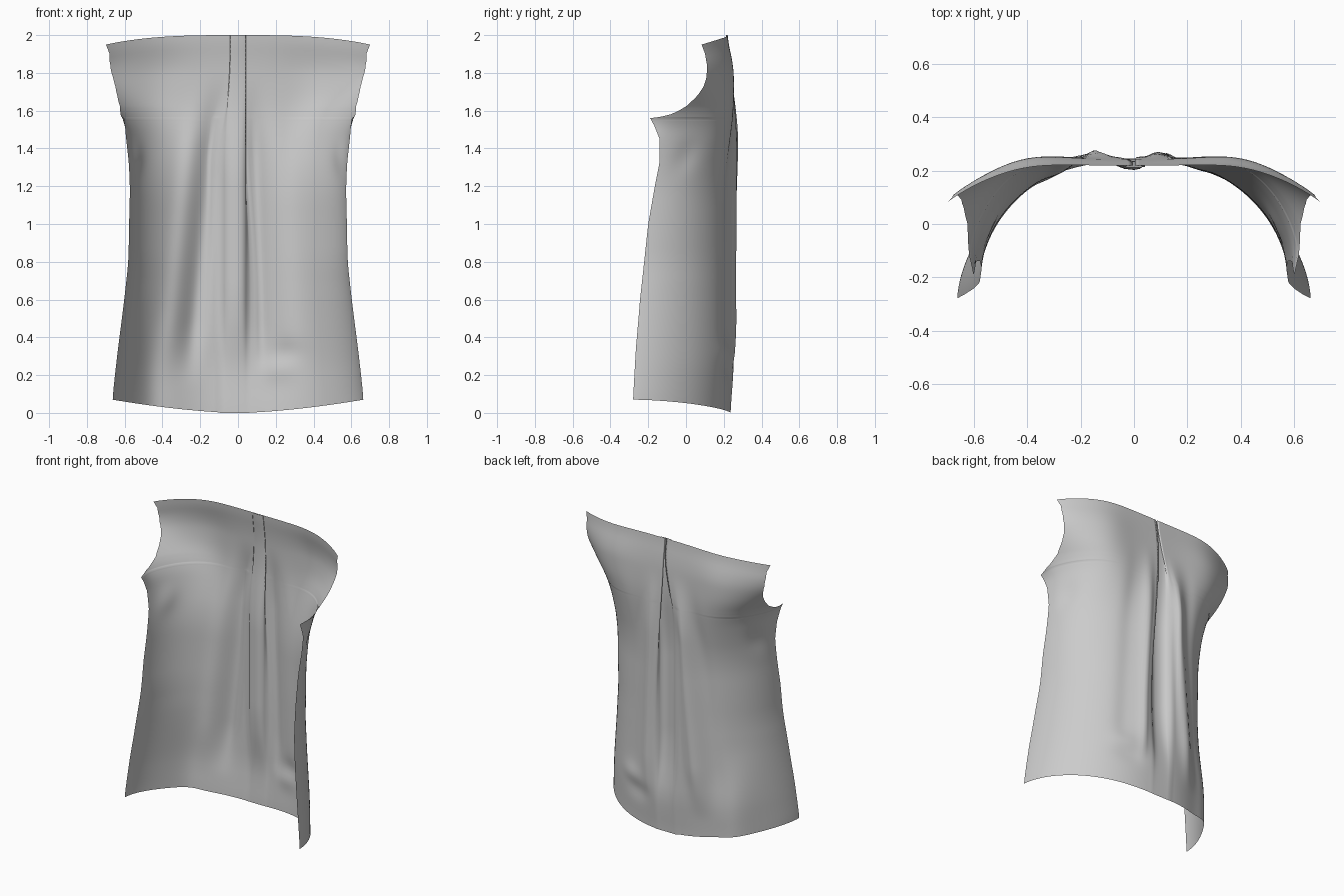
import bpy, bmesh
from math import sin, asin, exp

if "Cube" in bpy.data.objects:
    bpy.data.objects.remove(bpy.data.objects["Cube"])


def table(keys, z):
    for (a, p), (b, q) in zip(keys, keys[1:]):
        if z <= b:
            return p + (q - p) * max(0, (z - a) / (b - a))
    return keys[-1][1]


def soft(keys, z, r=0.06):
    return sum(table(keys, z + r * k / 3) for k in range(-3, 4)) / 7


def step(a, b, z):
    t = min(1, max(0, (z - a) / (b - a)))
    return t * t * (3 - 2 * t)


def bump(x, c, w):
    return exp(-((x - c) / w) ** 2)


# height -> depth of the cut edge (side seam, armhole, shoulder)
EDGE_Y = [(0, -.28), (.3, -.265), (.6, -.243), (1, -.2), (1.2, -.165), (1.33, -.14),
          (1.45, -.142), (1.52, -.17), (1.56, -.192), (1.567, -.14), (1.58, -.085),
          (1.6, -.04), (1.625, 0), (1.68, .055), (1.74, .09), (1.8, .107),
          (1.88, .11), (1.95, .1), (2, .082)]
# height -> full section before the armhole is cut: width, end, back, roundness
FULL_X = [(0, .665), (.3, .635), (.8, .58), (1.2, .573), (1.35, .584), (1.47, .6), (1.56, .622),
          (1.62, .655), (1.7, .705), (1.85, .745), (1.95, .72), (2, .70)]
FULL_Y = [(0, -.285), (1, -.21), (1.3, -.195), (1.56, -.205), (1.62, -.14), (1.7, -.05),
          (1.85, .05), (2, .08)]
BACK_Y = [(0, .235), (.25, .255), (1.6, .252), (1.85, .24), (2, .217)]
POW_N = [(0, 2.3), (1.2, 2.1), (1.4, 2.7), (1.6, 4), (1.85, 3.8), (2, 3.5)]
POW_M = [(0, 1.7), (1.2, 2), (1.5, 1.9), (1.75, 1.3), (2, 1)]

COLS = 50
rows = sorted([i * 2 / 84 for i in range(85)] +
              [1.545, 1.56, 1.563, 1.567, 1.573, 1.58, 1.59, 1.61, 1.625])


def folds(x, z):
    """Soft vertical drape folds, shoulder fullness and hem wrinkles."""
    mid = step(.1, .5, z) * (1 - step(1.35, 1.8, z))
    lean = (1.5 - z) * .1
    d = mid * (.03 * bump(x, -.13 - lean, .055) + .02 * bump(x, .09 + lean * .3, .04)
               - .012 * bump(x, -.24 - lean, .05) - .012 * bump(x, .2 + lean * .5, .06))
    d += .01 * bump(z, .31, .06) * bump(x, .26, .08) - .01 * bump(z, .22, .06) * bump(x, .2, .1)
    d += .035 * bump(x, -.47, .09) * (1 - step(.1, .7, z))
    d += .022 * bump(abs(x), .4, .17) * step(1.2, 1.8, z) * (1 - .5 * step(1.8, 2, z))
    return d


def half_row(z0, s):
    """One horizontal strip: pleat underlay, folded edge, then the wrap to the side."""
    xv, ye, yb = soft(FULL_X, z0), table(EDGE_Y, z0), soft(BACK_Y, z0)
    n, m, yv = soft(POW_N, z0, .1), soft(POW_M, z0, .1), min(ye, soft(FULL_Y, z0, .07))
    fe = (1 - ((ye - yv) / (yb - yv)) ** m) ** (1 / n)
    xe = xv * fe
    opened = 1 - (step(.6, 1.85, z0) if s > 0 else step(1.3, 1.95, z0))
    depth = (.008 + .042 * step(.1, .7, z0) * (1 - step(1.2, 1.8, z0))) * step(-.1, .5, z0)
    wide = .03 * opened if s < 0 else 0
    w = .042 + wide
    xr = .003 + .067 * opened + wide * 1.4
    pts = []
    for k, x in enumerate((0, w * .5, w * .9, w)):
        pts.append((x * s, yb - depth * (1, .92, .7, .55)[k], z0))
    pts.append(((w + xr) / 2 * s, yb - depth * .25, z0))
    t0, t1 = asin(xr / xv), asin(fe)
    for i in range(COLS + 1):
        f = sin(t0 + (t1 - t0) * i / COLS)
        h = max(0, 1 - f ** n) ** (1 / m)
        x = f * xv
        y = yv + (yb - yv) * h + folds(x * s, z0) * min(1, i / 3)
        # armpit wrinkle and inward curl of the armhole tip
        x -= .01 * bump(z0, 1.36 + .5 * y, .08) * bump(y, 0, .07)
        x -= .025 * bump(z0, 1.57, .09) * bump(y, -.2, .08)
        g = max(0, x / xe)
        z = z0 + .07 * g ** 1.6 * (1 - step(0, .7, z0)) - .05 * g ** 3 * step(1.6, 2, z0)
        pts.append((x * s, y, z))
    return pts


# back panel: open cloth sheet with a centre pleat
bm = bmesh.new()
grid = []
for z in rows:
    left, right = half_row(z, -1), half_row(z, 1)
    grid.append([bm.verts.new(p) for p in left[:0:-1] + right])
for a, b in zip(grid, grid[1:]):
    for i in range(len(a) - 1):
        bm.faces.new((a[i + 1], a[i], b[i], b[i + 1]))
for f in bm.faces:
    f.smooth = True
me = bpy.data.meshes.new("back_panel")
bm.to_mesh(me)
bm.free()
panel = bpy.data.objects.new("back_panel", me)
bpy.context.collection.objects.link(panel)
